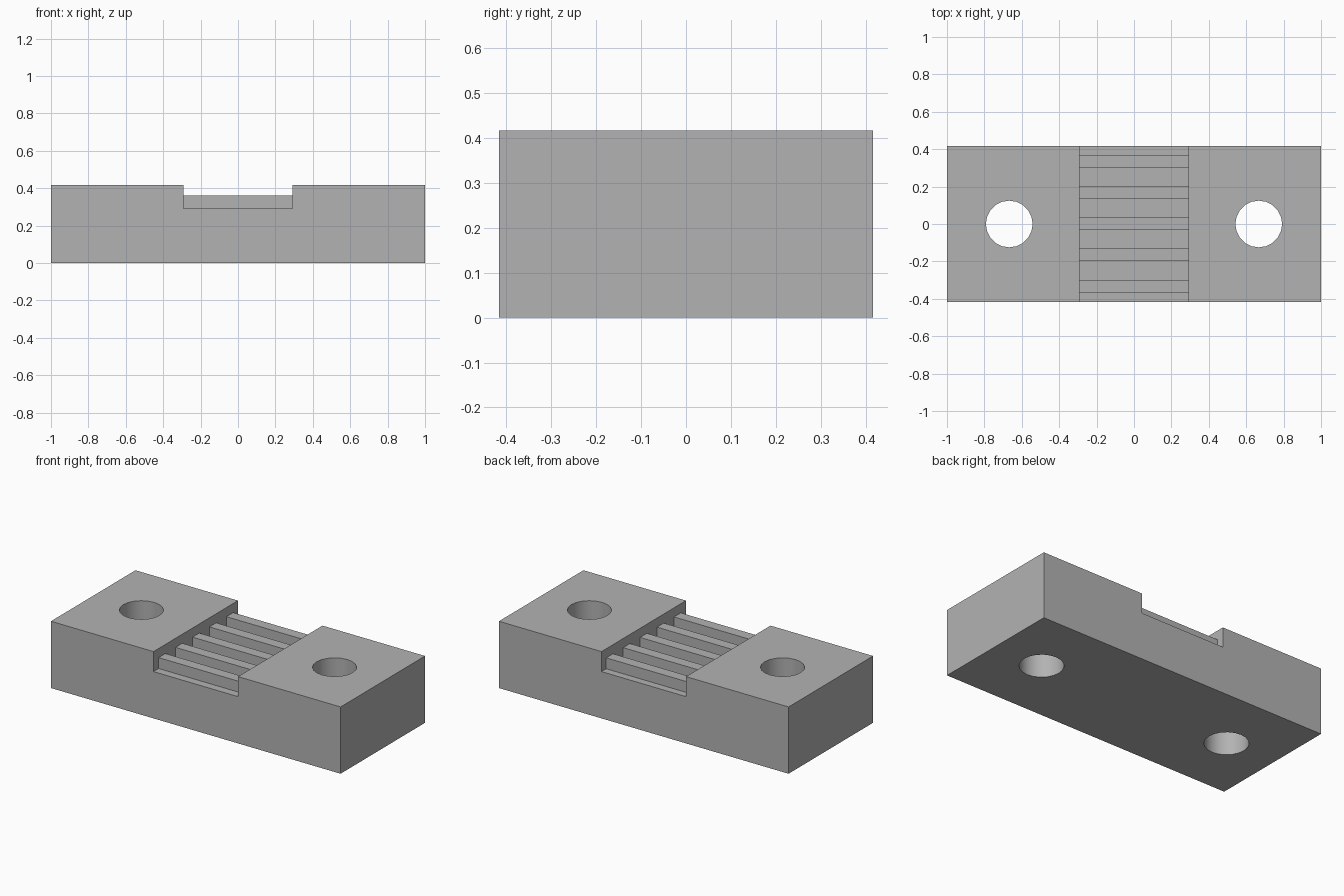
import bpy
import bmesh

if "Cube" in bpy.data.objects:
    bpy.data.objects.remove(bpy.data.objects["Cube"], do_unlink=True)

HALF_Y, HEIGHT = 0.4165, 0.417
SLOT_X, SLOT_FLOOR, RIB_TOP = 0.292, 0.292, 0.36
RIB_WIDTH, RIB_PITCH, RIB_COUNT = 0.067, 0.1672, 5
HOLE_X, HOLE_R, HOLE_SIDES = 0.667, 0.125, 20

grey = bpy.data.materials.new("plain grey")
grey.use_nodes = True
colour = (0.45, 0.45, 0.45, 1)
grey.diffuse_color = colour
grey.node_tree.nodes["Principled BSDF"].inputs["Base Color"].default_value = colour


def extrude_yz(name, profile, x0, x1):
    """Extrude a y-z outline along x into a closed solid."""
    bm = bmesh.new()
    face = bm.faces.new([bm.verts.new((x0, y, z)) for y, z in profile])
    moved = bmesh.ops.extrude_face_region(bm, geom=[face])["geom"]
    verts = [v for v in moved if isinstance(v, bmesh.types.BMVert)]
    bmesh.ops.translate(bm, verts=verts, vec=(x1 - x0, 0, 0))
    bmesh.ops.recalc_face_normals(bm, faces=bm.faces)
    mesh = bpy.data.meshes.new(name)
    bm.to_mesh(mesh)
    bm.free()
    mesh.materials.append(grey)
    obj = bpy.data.objects.new(name, mesh)
    bpy.context.collection.objects.link(obj)
    return obj


def cut(target, cutter):
    """Subtract the cutter from the target, then discard it."""
    cutter.hide_render = True
    mod = target.modifiers.new("cut", "BOOLEAN")
    mod.operation = "DIFFERENCE"
    mod.solver = "EXACT"
    mod.object = cutter
    bpy.ops.object.select_all(action="DESELECT")
    bpy.context.view_layer.objects.active = target
    target.select_set(True)
    bpy.ops.object.modifier_apply(modifier=mod.name)
    bpy.data.objects.remove(cutter, do_unlink=True)


# Solid block
block = extrude_yz("ribbed_block",
                   [(-HALF_Y, 0), (HALF_Y, 0), (HALF_Y, HEIGHT), (-HALF_Y, HEIGHT)],
                   -1, 1)

# Central slot with a comb-shaped floor that leaves the ribs standing
comb = [(-0.6, 0.6), (-0.6, SLOT_FLOOR)]
for i in range(RIB_COUNT):
    mid = (i - (RIB_COUNT - 1) / 2) * RIB_PITCH + 0.002
    a, b = mid - RIB_WIDTH / 2, mid + RIB_WIDTH / 2
    comb += [(a, SLOT_FLOOR), (a, RIB_TOP), (b, RIB_TOP), (b, SLOT_FLOOR)]
comb += [(0.6, SLOT_FLOOR), (0.6, 0.6)]
cut(block, extrude_yz("slot_cutter", comb, -SLOT_X, SLOT_X))

# Bolt holes through both ends
for side in (-1, 1):
    bpy.ops.mesh.primitive_cylinder_add(vertices=HOLE_SIDES, radius=HOLE_R, depth=2,
                                        location=(side * HOLE_X, 0, 0))
    drill = bpy.context.object
    drill.data.materials.append(grey)
    cut(block, drill)

# Smooth hole walls, sharp block edges
bpy.ops.object.select_all(action="DESELECT")
block.select_set(True)
bpy.context.view_layer.objects.active = block
bpy.ops.object.shade_smooth_by_angle()
